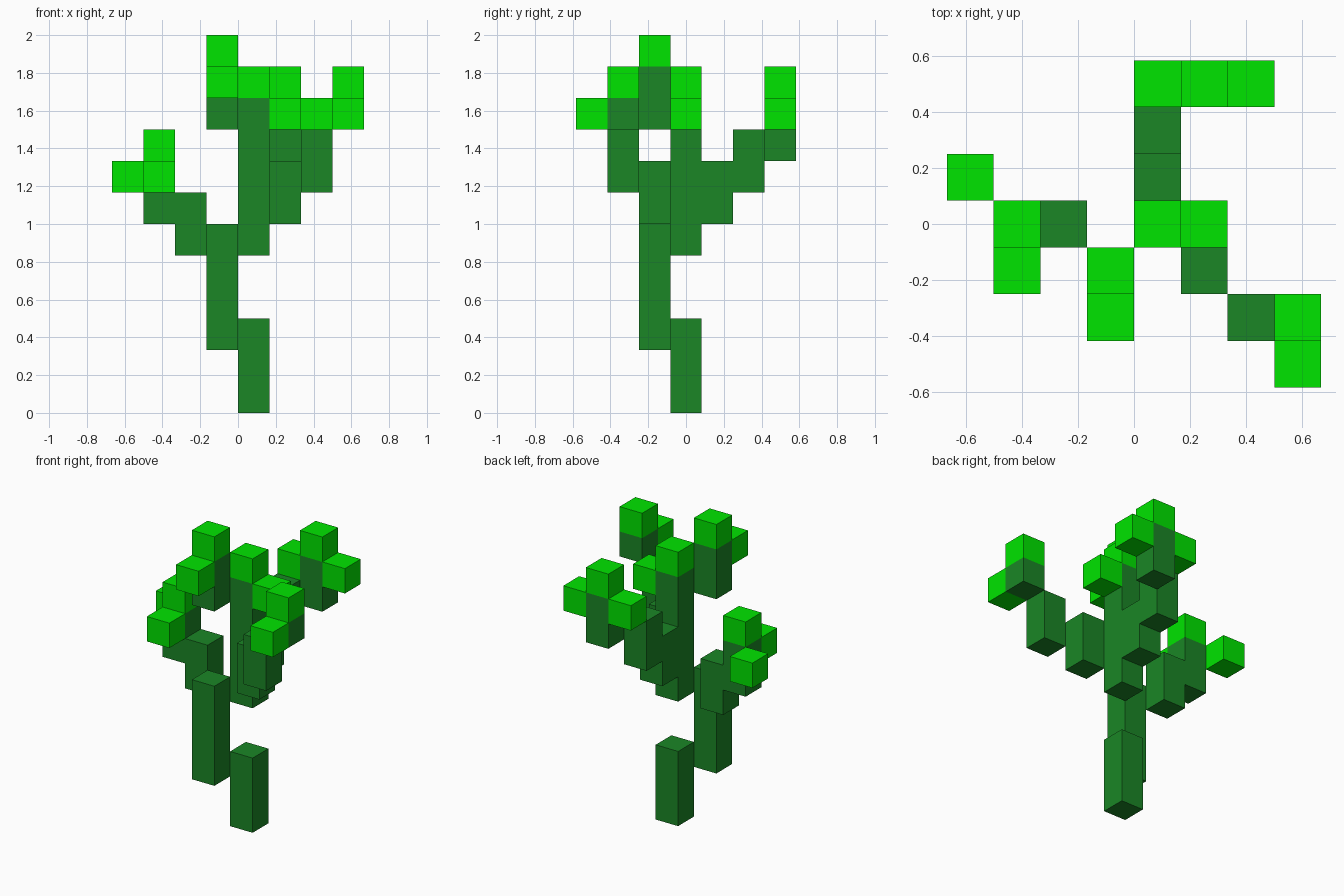
import bpy

if "Cube" in bpy.data.objects:
    bpy.data.objects.remove(bpy.data.objects["Cube"])

U = 1 / 6  # size of one block


def material(name, color):
    m = bpy.data.materials.new(name)
    m.diffuse_color = (*color, 1)
    m.use_nodes = True
    m.node_tree.nodes["Principled BSDF"].inputs["Base Color"].default_value = m.diffuse_color
    return m


STEM = material("dark green stem", (0.0105, 0.24, 0.019))
BUD = material("bright green bud", (0.0, 0.78, 0.0))


def column(name, i, j, k, height, mat):
    """Square column on grid cell (i, j), starting at layer k, 'height' blocks tall."""
    bpy.ops.mesh.primitive_cube_add(
        size=1, location=((i + 0.5) * U, j * U, (k + height / 2) * U))
    ob = bpy.context.object
    ob.name = name
    ob.scale = (U, U, height * U)
    bpy.ops.object.transform_apply(location=False, rotation=False, scale=True)
    ob.data.materials.append(mat)


def branch(name, stems, buds):
    for n, (i, j, k, h) in enumerate(stems, 1):
        column(f"{name}_stem_{n}", i, j, k, h, STEM)
    for n, (i, j, k) in enumerate(buds, 1):
        column(f"{name}_bud_{n}", i, j, k, 1, BUD)


# Base and trunk
branch("trunk", [(0, 0, 0, 3), (-1, -1, 2, 4)], [])
# Left branch with three buds
branch("left_branch", [(-2, 0, 5, 2), (-3, 0, 6, 2)],
       [(-3, 0, 8), (-4, 1, 7), (-3, -1, 7)])
# Tall central branch
branch("central_branch", [(0, 0, 5, 5)], [(0, 0, 10), (1, 0, 9)])
# Topmost branch
branch("top_branch", [(-1, -1, 9, 2)], [(-1, -1, 11), (-1, -2, 10)])
# Branch climbing to the back
branch("back_branch", [(0, 1, 6, 2), (0, 2, 7, 2), (1, 3, 8, 2)],
       [(1, 3, 10), (0, 3, 9), (2, 3, 9)])
# Branch climbing to the front right
branch("right_branch", [(1, -1, 6, 2), (2, -2, 7, 2), (3, -2, 9, 1)],
       [(3, -2, 10), (3, -3, 9)])
